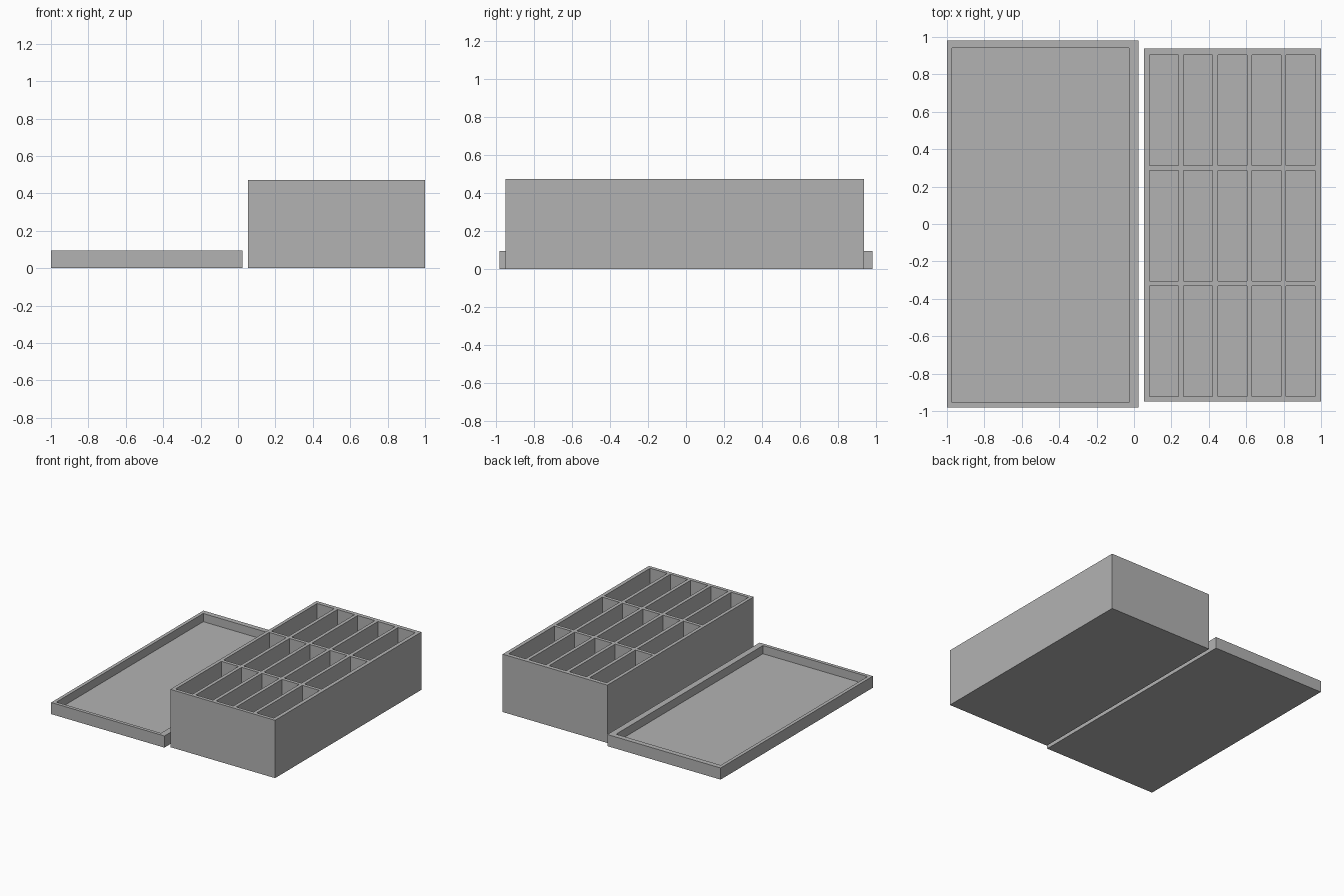
import bpy, bmesh

if "Cube" in bpy.data.objects:
    bpy.data.objects.remove(bpy.data.objects["Cube"])

grey = bpy.data.materials.new("plain grey")
grey.diffuse_color = (0.45, 0.45, 0.45, 1)
grey.use_nodes = True
grey.node_tree.nodes["Principled BSDF"].inputs["Base Color"].default_value = grey.diffuse_color


def tray(name, xs, ys, height, floor, x_pockets, y_pockets):
    """Solid block with open-topped rectangular pockets.
    xs, ys are outer limits; pockets are lists of (low, high)."""
    gx = [xs[0]] + [v for p in x_pockets for v in p] + [xs[1]]
    gy = [ys[0]] + [v for p in y_pockets for v in p] + [ys[1]]
    bm = bmesh.new()

    def quad(*pts):
        bm.faces.new([bm.verts.new(p) for p in pts])

    # top rim, pocket floors and pocket walls
    for i in range(len(gx) - 1):
        for j in range(len(gy) - 1):
            a, b, c, d = gx[i], gx[i + 1], gy[j], gy[j + 1]
            pocket = i % 2 == 1 and j % 2 == 1
            z = floor if pocket else height
            ring = [(a, c), (b, c), (b, d), (a, d)]
            quad(*[(x, y, z) for x, y in ring])
            if pocket:
                for k in range(4):
                    p, q = ring[k], ring[(k + 1) % 4]
                    quad((*q, floor), (*p, floor), (*p, height), (*q, height))
            # underside
            quad(*[(x, y, 0) for x, y in reversed(ring)])
    # outer walls
    for a, b in zip(gx, gx[1:]):
        quad((a, ys[0], 0), (b, ys[0], 0), (b, ys[0], height), (a, ys[0], height))
        quad((b, ys[1], 0), (a, ys[1], 0), (a, ys[1], height), (b, ys[1], height))
    for a, b in zip(gy, gy[1:]):
        quad((xs[1], a, 0), (xs[1], b, 0), (xs[1], b, height), (xs[1], a, height))
        quad((xs[0], b, 0), (xs[0], a, 0), (xs[0], a, height), (xs[0], b, height))

    bmesh.ops.remove_doubles(bm, verts=bm.verts, dist=1e-5)
    bmesh.ops.recalc_face_normals(bm, faces=bm.faces)
    # merge the flat grid cells into clean faces
    bmesh.ops.dissolve_limit(bm, angle_limit=0.01, verts=bm.verts, edges=bm.edges)
    mesh = bpy.data.meshes.new(name)
    bm.to_mesh(mesh)
    bm.free()
    mesh.materials.append(grey)
    obj = bpy.data.objects.new(name, mesh)
    bpy.context.collection.objects.link(obj)
    return obj


# shallow lid lying open side up
tray("lid", (-1.0, 0.023), (-0.982, 0.982), 0.095, 0.028,
     [(-0.972, -0.027)], [(-0.954, 0.94)])

# deep box with five by three compartments
columns = [(0.082 + 0.183 * i, 0.082 + 0.183 * i + 0.155) for i in range(5)]
rows = [(-0.922 + 0.618 * j, -0.922 + 0.618 * j + 0.59) for j in range(3)]
tray("compartment_box", (0.054, 1.0), (-0.95, 0.937), 0.472, 0.028, columns, rows)
